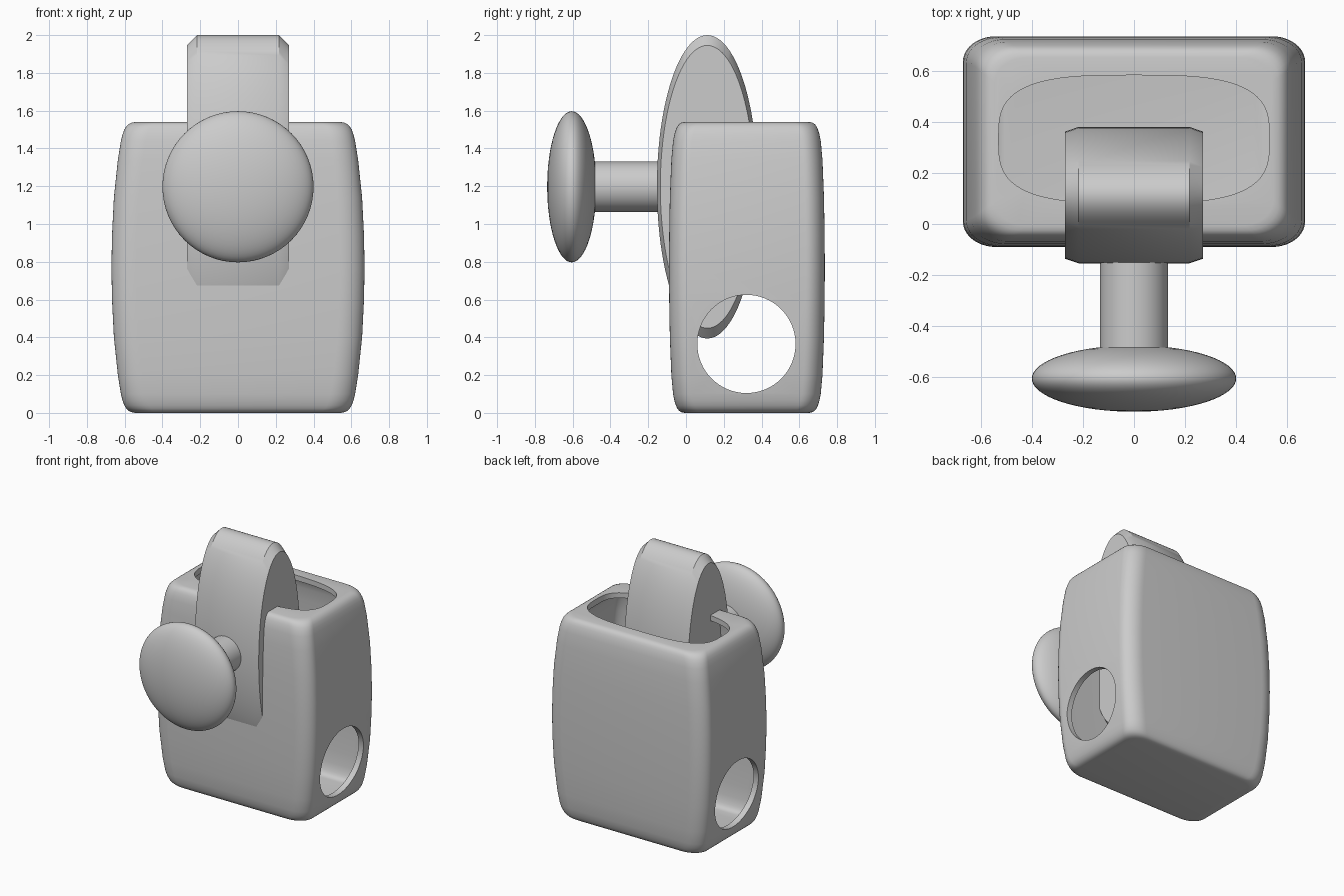
import bpy, bmesh, math
from mathutils import Matrix, Vector

if "Cube" in bpy.data.objects:
    bpy.data.objects.remove(bpy.data.objects["Cube"])

CY, H = 0.3225, 1.54          # body centre in y, body height


def finish(name, bm, angle=40):
    bmesh.ops.recalc_face_normals(bm, faces=bm.faces)
    me = bpy.data.meshes.new(name)
    bm.to_mesh(me)
    bm.free()
    ob = bpy.data.objects.new(name, me)
    bpy.context.collection.objects.link(ob)
    smooth(ob, angle)
    return ob


def smooth(ob, angle=40):
    bpy.ops.object.select_all(action='DESELECT')
    bpy.context.view_layer.objects.active = ob
    ob.select_set(True)
    bpy.ops.object.shade_smooth_by_angle(angle=math.radians(angle))


def loft(name, rings, angle=40):
    bm = bmesh.new()
    loops = [[bm.verts.new(p) for p in r] for r in rings]
    n = len(loops[0])
    for a, b in zip(loops, loops[1:]):
        for i in range(n):
            j = (i + 1) % n
            bm.faces.new((a[i], a[j], b[j], b[i]))
    bm.faces.new(loops[0])
    bm.faces.new(loops[-1])
    return finish(name, bm, angle)


def rounded_rect(hx, hy, z, rx=0.13, ry=0.1, seg=10):
    pts = []
    for k, (sx, sy) in enumerate(((1, 1), (-1, 1), (-1, -1), (1, -1))):
        for i in range(seg + 1):
            a = (k + i / seg) * math.pi / 2
            pts.append((sx * (hx - rx) + rx * math.cos(a),
                        CY + sy * (hy - ry) + ry * math.sin(a), z))
    return pts


def superellipse(hx, hy, z, n=3.2, seg=80):
    def f(v): return math.copysign(abs(v) ** (2 / n), v)
    angs = [2 * math.pi * i / seg for i in range(seg)]
    return [(hx * f(math.cos(a)), CY + 0.01 + hy * f(math.sin(a)), z) for a in angs]


def cut(ob, cutter):
    cutter.hide_render = True
    m = ob.modifiers.new("cut", 'BOOLEAN')
    m.operation, m.solver, m.object = 'DIFFERENCE', 'EXACT', cutter
    bpy.context.view_layer.objects.active = ob
    bpy.ops.object.modifier_apply(modifier=m.name)
    bpy.data.objects.remove(cutter)


# Hollow body: bulging rounded box, (height, half width, half depth)
half = [(0, .545, .33), (.004, .565, .348), (.012, .58, .36), (.024, .592, .369),
        (.04, .602, .376), (.065, .611, .384), (.1, .62, .391), (.2, .636, .4),
        (.4, .657, .408), (.6, .667, .4115)]
levels = half + [(H / 2, .67, .4125)] + [(H - z, x, y) for z, x, y in reversed(half)]
body = loft("body", [rounded_rect(x, y, z) for z, x, y in levels])

T = 0.04
cut(body, loft("cavity_cutter", [rounded_rect(x - T, y - T, T + z * (H - 2 * T) / H, 0.1, 0.07)
                                 for z, x, y in levels]))
cut(body, loft("opening_cutter", [superellipse(.53, .25, z) for z in (H - 0.12, H + 0.1)]))

# Round hole through both sides
bm = bmesh.new()
bmesh.ops.create_cone(bm, cap_ends=True, segments=64, radius1=.26, radius2=.26, depth=2,
                      matrix=Matrix.Translation((0, .32, .365)) @ Matrix.Rotation(math.pi / 2, 4, 'Y'))
cut(body, finish("hole_cutter", bm))
smooth(body)

# Elliptical lever plate with chamfered rims
plate = []
for x, s in ((-.27, .932), (-.217, 1), (.217, 1), (.27, .932)):
    plate.append([(x, .113 + .267 * s * math.cos(2 * math.pi * i / 96),
                   1.197 + .803 * s * math.sin(2 * math.pi * i / 96)) for i in range(96)])
loft("lever_plate", plate, 30)

# Stem
bm = bmesh.new()
bmesh.ops.create_cone(bm, cap_ends=True, segments=48, radius1=.133, radius2=.133, depth=.6,
                      matrix=Matrix.Translation((0, -.3, 1.197)) @ Matrix.Rotation(math.pi / 2, 4, 'X'))
finish("stem", bm)

# Flattened knob
bm = bmesh.new()
bmesh.ops.create_uvsphere(bm, u_segments=64, v_segments=32, radius=1,
                          matrix=Matrix.Translation((0, -.605, 1.197))
                          @ Matrix.Diagonal((.4, .13, .4, 1)) @ Matrix.Rotation(math.pi / 2, 4, 'X'))
finish("knob", bm, 60)
